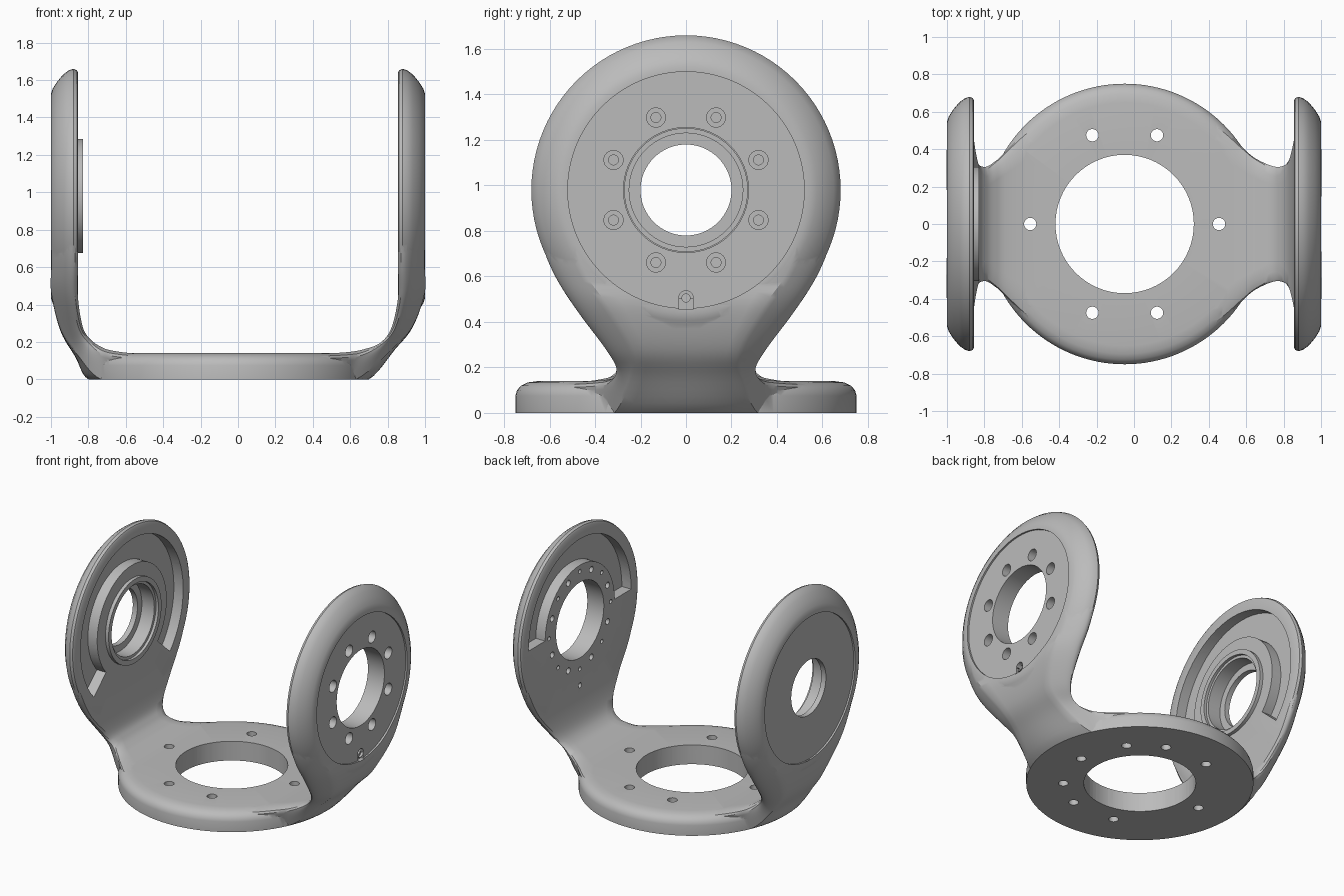
import bpy, bmesh
from math import sin, cos, pi, radians, sqrt
from mathutils import Matrix, Vector

cube = bpy.data.objects.get("Cube")
if cube:
    bpy.data.objects.remove(cube)

AXIS_Z = 0.98          # height of the hinge axis
BASE_X, BASE_R = -0.05, 0.75

metal = bpy.data.materials.new("plain grey")
metal.use_nodes = True
metal.diffuse_color = (0.5, 0.5, 0.5, 1)
metal.node_tree.nodes["Principled BSDF"].inputs["Base Color"].default_value = (0.5, 0.5, 0.5, 1)


def finish(name, bm):
    bmesh.ops.recalc_face_normals(bm, faces=bm.faces)
    mesh = bpy.data.meshes.new(name)
    bm.to_mesh(mesh)
    bm.free()
    mesh.materials.append(metal)
    obj = bpy.data.objects.new(name, mesh)
    bpy.context.collection.objects.link(obj)
    return obj


def skin(bm, loops):
    """Bridge closed loops of points and cap both ends."""
    rings = [[bm.verts.new(p) for p in loop] for loop in loops]
    n = len(rings[0])
    for a, b in zip(rings, rings[1:]):
        for i in range(n):
            j = (i + 1) % n
            bm.faces.new((a[i], a[j], b[j], b[i]))
    bm.faces.new(rings[0])
    bm.faces.new(rings[-1])


def lathe(name, profile, place, seg=96):
    """Revolve (radius, height) points, then place the result."""
    bm = bmesh.new()
    skin(bm, [[place @ Vector((r * cos(2 * pi * i / seg), r * sin(2 * pi * i / seg), h))
               for i in range(seg)] for r, h in profile])
    return finish(name, bm)


def boolean(target, tool, operation):
    mod = target.modifiers.new("cut", 'BOOLEAN')
    mod.operation, mod.object, mod.solver = operation, tool, 'EXACT'
    mod.use_self = operation == 'DIFFERENCE'
    bpy.context.view_layer.objects.active = target
    bpy.ops.object.modifier_apply(modifier=mod.name)
    bpy.data.objects.remove(tool)


def rod_x(bm, r, x0, x1, y=0, z=AXIS_Z, seg=24):
    place = Matrix.Translation(((x0 + x1) / 2, y, z)) @ Matrix.Rotation(pi / 2, 4, 'Y')
    bmesh.ops.create_cone(bm, cap_ends=True, segments=seg, radius1=r, radius2=r,
                          depth=abs(x1 - x0), matrix=place)


def rod_z(bm, r, z0, z1, x, y, seg=20):
    bmesh.ops.create_cone(bm, cap_ends=True, segments=seg, radius1=r, radius2=r,
                          depth=z1 - z0, matrix=Matrix.Translation((x, y, (z0 + z1) / 2)))


def arc_slot(bm, r0, r1, a0, a1, x0, x1, n=48):
    """Part of a ring around the hinge axis."""
    def point(r, i, x):
        a = radians(a0 + (a1 - a0) * i / n)
        return (x, r * cos(a), AXIS_Z + r * sin(a))
    skin(bm, [[point(r, i, x) for r, x in ((r0, x0), (r1, x0), (r1, x1), (r0, x1))]
              for i in range(n + 1)])


# Necks: inner x, z, outer x, z, half width, inner and outer edge inset, sag
right_root = [(.30, .135, .30, .01, .60, .10, .03, 0),
              (.45, .138, .42, .005, .53, .08, .02, 0),
              (.58, .145, .55, .003, .415, .06, .02, 0),
              (.67, .16, .70, 0, .345, .05, .03, 1),
              (.76, .195, .84, .16, .305, .05, .07, .5),
              (.82, .275, .935, .28, .35, .03, .12, .1)]
left_root = [(.40, .135, .40, .01, .60, .10, .03, 0),
             (.55, .138, .52, .005, .52, .08, .02, 0),
             (.68, .155, .65, .003, .40, .06, .02, 0),
             (.74, .178, .80, 0, .34, .05, .03, 1),
             (.79, .215, .87, .12, .305, .05, .06, .5),
             (.83, .28, .95, .26, .345, .03, .12, .1)]
upper = [(.856, .44, .998, .46, .475, .02, .14, 0),
         (.856, .60, .998, .60, .575, .02, .14, 0),
         (.856, .75, .998, .75, .635, .02, .14, 0),
         (.856, .90, .998, .90, .655, .02, .14, 0)]


def smooth_stations(pts, steps=6):
    out = []
    for i in range(len(pts) - 1):
        p = [pts[max(0, min(len(pts) - 1, i + k))] for k in (-1, 0, 1, 2)]
        for s in range(steps):
            t = s / steps
            out.append([b + .5 * t * (c - a + t * (2 * a - 5 * b + 4 * c - d + t * (3 * (b - c) + d - a)))
                        for a, b, c, d in zip(*p)])
    return out + [list(pts[-1])]


def section(station, side, n=10):
    xi, zi, xo, zo, w, ei, eo, sag = station

    def half(a):
        if a < .18:
            return w - ei * (1 - a / .18) ** 2
        return w - eo * ((a - .18) / .82) ** 1.7

    def point(a, y):
        drop = sag * a * (BASE_R - sqrt(BASE_R ** 2 - y * y))
        return (side * (xi + (xo - xi) * a - drop), y, max(0, zi + (zo - zi) * a))
    flank = [i / n for i in range(n)]
    across = [2 * i / n - 1 for i in range(n)]
    return ([point(0, u * half(0)) for u in across] + [point(a, half(a)) for a in flank]
            + [point(1, -u * half(1)) for u in across] + [point(1 - a, -half(1 - a)) for a in flank])


# Base plate with a rounded top edge
body = lathe("yoke_bracket", [(.3, 0), (.75, 0), (.75, .075), (.743, .1), (.725, .12),
                              (.695, .134), (.65, .14), (.3, .14)],
             Matrix.Translation((BASE_X, 0, 0)), 128)

# Arm discs and necks, joined to the base
disc_profile = [(.3, .855), (.66, .855), (.673, .862), (.68, .88), (.672, .905),
                (.65, .935), (.61, .968), (.575, .99), (.545, 1), (.3, 1)]
for side, root in ((1, right_root), (-1, left_root)):
    turn = Matrix.Translation((0, 0, AXIS_Z)) @ Matrix.Rotation(side * pi / 2, 4, 'Y')
    bm = bmesh.new()
    skin(bm, [section(s, side) for s in smooth_stations(root + upper)])
    boolean(body, finish("neck", bm), 'UNION')
    boolean(body, lathe("arm_disc", disc_profile, turn), 'UNION')

# Raised bearing lip inside the closed arm
lip = bmesh.new()
rod_x(lip, .305, -.87, -.83, seg=64)
boolean(body, finish("bearing_lip", lip), 'UNION')

# Shallow outer recesses and curved inner pockets
cut = bmesh.new()
for side in (1, -1):
    rod_x(cut, .52, side * .988, side * 1.05, seg=96)
arc_slot(cut, .40, .59, 0, 180, .80, .93)
arc_slot(cut, .40, .59, -42, 222, -.80, -.93)
boolean(body, finish("recess_cutter", cut), 'DIFFERENCE')

# Main bores
cut = bmesh.new()
rod_x(cut, .275, .7, 1.1, seg=64)
rod_x(cut, .25, -.95, -.7, seg=64)
rod_z(cut, .37, -.1, .3, BASE_X, 0, 64)
boolean(body, finish("bore_cutter", cut), 'DIFFERENCE')
cut = bmesh.new()
rod_x(cut, .20, -1.1, -.8, seg=64)
rod_x(cut, .27, -.85, -.8, seg=64)
boolean(body, finish("step_cutter", cut), 'DIFFERENCE')

# Bolt holes: counterbored in the open arm, plain in the base
through, sinks = bmesh.new(), bmesh.new()
for i in range(8):
    a = radians(22.5 + 45 * i)
    y, z = .345 * cos(a), AXIS_Z + .345 * sin(a)
    rod_x(through, .022, .8, 1.1, y, z, 16)
    rod_x(sinks, .042, .90, 1.1, y, z)
    b = a + radians(22.5)
    rod_x(through, .015, .8, .90, .355 * cos(b), AXIS_Z + .355 * sin(b), 12)
rod_x(through, .018, .8, 1.1, 0, .505, 16)
rod_x(sinks, .032, .93, 1.1, 0, .505)
bmesh.ops.create_cube(sinks, size=1, matrix=Matrix.Translation((1.01, 0, .48))
                      @ Matrix.Diagonal((.08, .06, .05, 1)))
for angle in (0, 70, 110, 180, 250, 290):
    a = radians(angle)
    rod_z(through, .033, -.1, .3, BASE_X + .505 * cos(a), .505 * sin(a))
for angle in (40, -40):
    a = radians(angle)
    rod_z(through, .033, -.1, .07, BASE_X + .505 * cos(a), .505 * sin(a))
boolean(body, finish("hole_cutter", through), 'DIFFERENCE')
boolean(body, finish("sink_cutter", sinks), 'DIFFERENCE')

# Single material and smooth shading with crisp edges
body.data.materials.clear()
body.data.materials.append(metal)
for poly in body.data.polygons:
    poly.material_index = 0
bpy.ops.object.select_all(action='DESELECT')
body.select_set(True)
bpy.context.view_layer.objects.active = body
bpy.ops.object.shade_smooth_by_angle(angle=radians(32))
